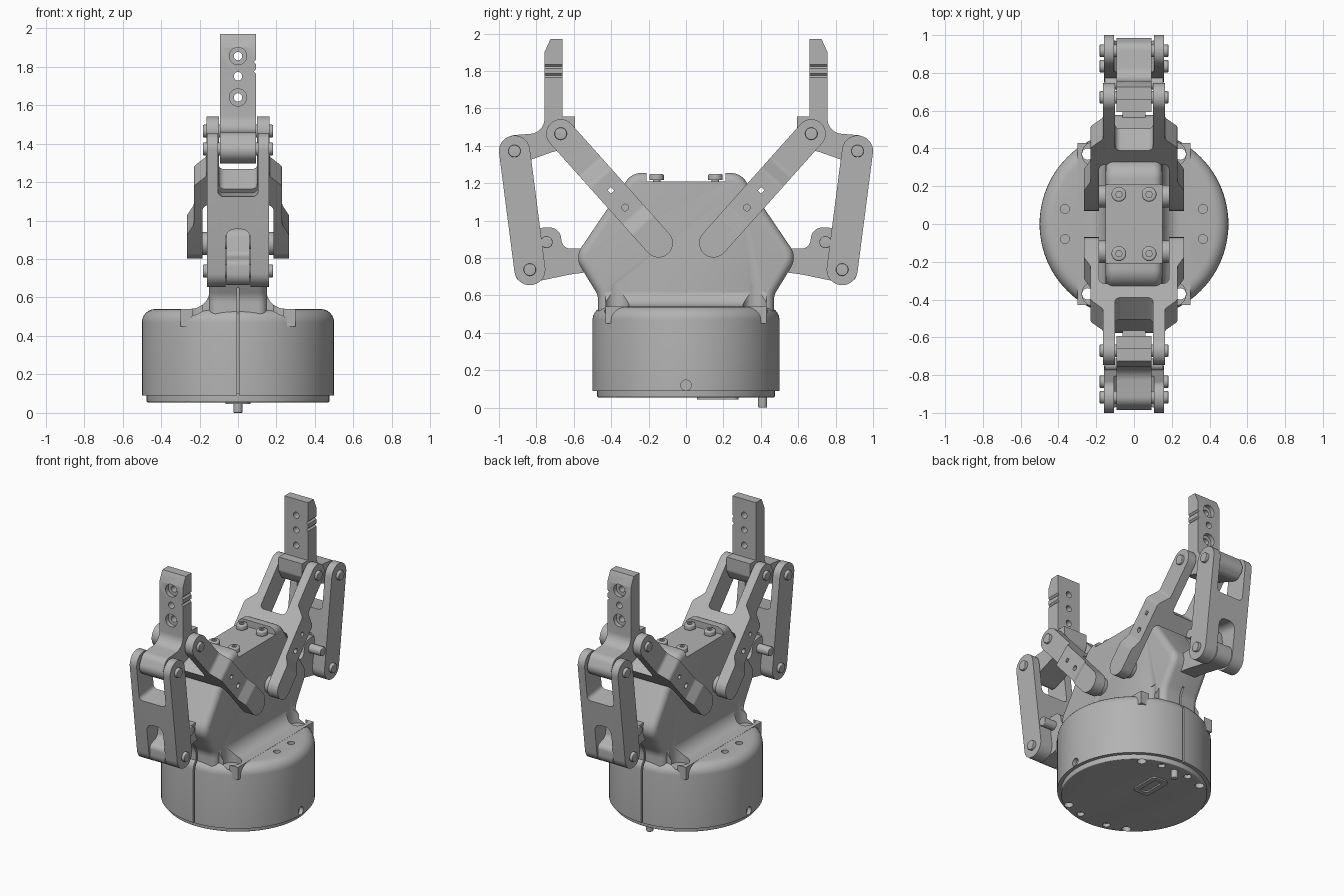
import bpy, bmesh, math
from mathutils import Matrix, Vector

if "Cube" in bpy.data.objects:
    bpy.data.objects.remove(bpy.data.objects["Cube"])

grey = bpy.data.materials.new("machined grey")
grey.use_nodes = True
grey.diffuse_color = (0.45, 0.45, 0.45, 1)
grey.node_tree.nodes["Principled BSDF"].inputs["Base Color"].default_value = grey.diffuse_color

# Frames that send a flat outline (u, v) and its extrusion to world axes
ALONG_X = Matrix(((0, 0, 1), (1, 0, 0), (0, 1, 0))).to_4x4()   # outline (y, z)
ALONG_Y = Matrix(((0, 1, 0), (0, 0, 1), (1, 0, 0))).to_4x4()   # outline (z, x)
ALONG_Z = Matrix.Identity(4)                                   # outline (x, y)


def circle(u, v, r, n=32):
    return [(u + r * math.cos(2 * math.pi * i / n), v + r * math.sin(2 * math.pi * i / n))
            for i in range(n)]


def rounded(corners, steps=10):
    """Outline from (u, v, radius) corners."""
    out = []
    for i, (x, y, r) in enumerate(corners):
        p = Vector((x, y))
        a = (Vector(corners[i - 1][:2]) - p).normalized()
        b = (Vector(corners[(i + 1) % len(corners)][:2]) - p).normalized()
        if r == 0:
            out.append(p)
            continue
        half = a.angle(b) / 2
        centre = p + (a + b).normalized() * r / math.sin(half)
        start = p + a * r / math.tan(half) - centre
        end = p + b * r / math.tan(half) - centre
        turn = math.atan2(start.x * end.y - start.y * end.x, start.dot(end))
        for k in range(steps + 1):
            q = centre + Matrix.Rotation(turn * k / steps, 2) @ start
            if not out or (q - out[-1]).length > 1e-4:
                out.append(q)
    if (out[0] - out[-1]).length < 1e-4:
        out.pop()
    return out


def mirrored(half):
    """Close a half outline across u = 0."""
    return half + [(-c[0],) + tuple(c[1:]) for c in reversed(half)]


def prism(name, outline, lo, hi, frame=ALONG_X, bevel_lo=0, bevel_hi=0):
    bm = bmesh.new()
    bottom = [bm.verts.new((p[0], p[1], lo)) for p in outline]
    top = [bm.verts.new((p[0], p[1], hi)) for p in outline]
    bm.faces.new(bottom)
    bm.faces.new(top)
    for i in range(len(outline)):
        bm.faces.new((bottom[i - 1], bottom[i], top[i], top[i - 1]))
    bmesh.ops.recalc_face_normals(bm, faces=bm.faces)
    for width, level in ((bevel_lo, lo), (bevel_hi, hi)):
        if width:
            rim = [e for e in bm.edges if all(abs(v.co.z - level) < 1e-6 for v in e.verts)]
            bmesh.ops.bevel(bm, geom=rim, offset=width, segments=6, profile=0.5,
                            affect='EDGES', clamp_overlap=True)
    bm.transform(frame)
    bmesh.ops.recalc_face_normals(bm, faces=bm.faces)
    mesh = bpy.data.meshes.new(name)
    bm.to_mesh(mesh)
    bm.free()
    mesh.materials.append(grey)
    obj = bpy.data.objects.new(name, mesh)
    bpy.context.scene.collection.objects.link(obj)
    return obj


def apply(obj, kind, **settings):
    mod = obj.modifiers.new("step", kind)
    for key, value in settings.items():
        setattr(mod, key, value)
    with bpy.context.temp_override(object=obj, active_object=obj, selected_objects=[obj]):
        bpy.ops.object.modifier_apply(modifier=mod.name)


def combine(targets, tools, operation='DIFFERENCE'):
    for tool in tools:
        tool.hide_render = True
        for target in targets:
            apply(target, 'BOOLEAN', operation=operation, solver='EXACT', object=tool)
        bpy.data.objects.remove(tool)


def link(name, low, high, r, plan):
    """Round-ended bar between two pivots, trimmed to a forked plan (x, distance)."""
    low, high = Vector(low), Vector(high)
    d = (high - low).normalized()
    n = Vector((-d.y, d.x)) * r
    ends = (low - d * r - n, high + d * r - n, high + d * r + n, low - d * r + n)
    bar = prism(name, rounded([(e.x, e.y, r * 0.999) for e in ends]), -0.3, 0.3)
    frame = Matrix(((1, 0, 0), (0, d.x, -d.y), (0, d.y, d.x))).to_4x4()
    frame.translation = (0, low.x, low.y)
    trim = prism("fork trim", rounded(mirrored(plan), 6), -0.2, 0.2, frame)
    combine([bar], [trim], 'INTERSECT')
    return bar


SIDES = [(sx, sy) for sx in (-1, 1) for sy in (-1, 1)]

# Round base, cover plate and upright body
base = prism("base_housing", circle(0, 0, 0.5, 96), 0.09, 0.54, ALONG_Z, bevel_hi=0.07)
plate = prism("bottom_plate", circle(0, 0, 0.475, 96), 0.055, 0.1, ALONG_Z, bevel_lo=0.006)
body = prism("body", rounded(mirrored([
    (0.47, 0.4, 0), (0.47, 0.6, 0.1), (0.595, 0.805, 0.1), (0.29, 1.255, 0.1)])),
    -0.15, 0.15, bevel_lo=0.045, bevel_hi=0.045)
skirt_half = [(0.3, 0.45, 0), (0.3, 0.541, 0), (0.147, 0.541, 0.1), (0.147, 0.7, 0)]
skirt = prism("body_fillet", [(z, x) for x, z in rounded(mirrored(skirt_half))],
              -0.43, 0.43, ALONG_Y)
combine([body], [prism("top recess", [(-0.21, 1.208), (0.21, 1.208), (0.21, 1.4), (-0.21, 1.4)],
                       -0.3, 0.3)])

# Seams, pockets and screw holes
combine([base, body], [prism("seam", [(z, x) for z, x in
        ((0.05, -0.006), (0.65, -0.006), (0.65, 0.006), (0.05, 0.006))],
        min(s * 0.455, s * 0.7), max(s * 0.455, s * 0.7), ALONG_Y) for s in (-1, 1)])
combine([base, body, skirt], [prism("pocket", circle(sx * 0.21, sy * 0.37, 0.065), 0.5, 0.66, ALONG_Z)
                              for sx, sy in SIDES])
combine([base, skirt, plate], [prism("bolt hole", circle(sx * 0.245, sy * 0.37, 0.03, 20), 0, 0.6, ALONG_Z)
                               for sx, sy in SIDES])
combine([base], [prism("shoulder hole", circle(sx * 0.365, sy * 0.08, 0.024, 20), 0.5, 0.6, ALONG_Z)
                 for sx, sy in SIDES])
combine([base], [prism("side hole", circle(0, 0.12, 0.028, 20), s * 0.53 - 0.06, s * 0.53 + 0.06)
                 for s in (-1, 1)])
combine([plate], [prism("plate hole", circle(sx * 0.11, sy * 0.41, 0.025, 20), 0, 0.08, ALONG_Z)
                  for sx, sy in SIDES])

# Connector and locating pin underneath
connector = prism("connector", rounded([(-0.065, 0.06, 0.03), (0.065, 0.06, 0.03),
                  (0.065, 0.28, 0.03), (-0.065, 0.28, 0.03)]), 0.045, 0.08, ALONG_Z)
combine([connector], [prism("slot", rounded([(-0.03, 0.09, 0.02), (0.03, 0.09, 0.02),
                      (0.03, 0.25, 0.02), (-0.03, 0.25, 0.02)]), 0, 0.07, ALONG_Z)])
prism("locating_pin", circle(0, 0.41, 0.024), 0, 0.08, ALONG_Z, bevel_lo=0.006)

# Four cap screws on top
for sx, sy in SIDES:
    x, y = sx * 0.08, sy * 0.157
    prism("screw_shank", circle(x, y, 0.02, 20), 1.19, 1.225, ALONG_Z)
    head = prism("screw_head", circle(x, y, 0.039, 24), 1.218, 1.25, ALONG_Z, bevel_hi=0.01)
    combine([head], [prism("socket", circle(x, y, 0.018, 6), 1.235, 1.3, ALONG_Z)])

# One finger assembly, mirrored front to back afterwards
arm_root, knuckle = (0.147, 0.88), (0.67, 1.465)
link_foot, link_top, stop = (0.835, 0.738), (0.917, 1.372), (0.745, 0.885)

arm = link("inner_arms", arm_root, knuckle, 0.077, [
    (0.1, 0.45, 0.03), (0.1, 0.9, 0), (0.163, 0.9, 0), (0.163, 0.54, 0.04), (0.23, 0.47, 0.04),
    (0.23, 0.2, 0.04), (0.265, 0.13, 0.04), (0.265, -0.1, 0), (0.185, -0.1, 0), (0.185, 0.34, 0.04)])
combine([arm], [prism("round hole", circle(0.325, 1.07, 0.018, 20), -0.3, 0.3),
                prism("square hole", circle(0.402, 1.162, 0.018, 4), -0.3, 0.3)])
outer = link("outer_links", link_foot, link_top, 0.083, [
    (0.105, 0.4, 0.03), (0.105, 0.8, 0), (0.16, 0.8, 0), (0.16, -0.1, 0),
    (0.065, -0.1, 0), (0.065, 0.23, 0.05)])

finger = prism("fingers", rounded([
    (0.66, 1.97, 0), (0.725, 1.97, 0), (0.757, 1.9, 0), (0.757, 1.47, 0.08), (0.95, 1.455, 0.06),
    (1.0, 1.35, 0.06), (0.93, 1.29, 0.05), (0.72, 1.365, 0.05), (0.63, 1.39, 0.05),
    (0.594, 1.46, 0.03), (0.594, 1.556, 0), (0.66, 1.556, 0)]), -0.093, 0.093)
holes = [prism("finger hole", circle(z, 0, 0.022, 20), 0.5, 1, ALONG_Y) for z in (1.64, 1.75, 1.855)]
holes += [prism("counterbore", circle(z, 0, 0.045), 0.727, 1, ALONG_Y) for z in (1.64, 1.855)]
holes += [prism("side notch", circle(z, s * 0.093, 0.011, 4), 0.5, 1, ALONG_Y)
          for z in (1.775, 1.825) for s in (-1, 1)]
combine([finger], holes)

lug = prism("body_lugs", rounded([
    (0.45, 0.735, 0), (0.62, 0.712, 0), (0.915, 0.65, 0.06), (0.915, 0.79, 0.04), (0.83, 0.82, 0.04),
    (0.81, 0.963, 0.06), (0.675, 0.963, 0.06), (0.66, 0.85, 0.05), (0.45, 0.85, 0)]), -0.06, 0.06)
parts = [arm, outer, finger, lug,
         prism("stop_pins", circle(*stop, 0.032), -0.155, 0.155, bevel_lo=0.005, bevel_hi=0.005),
         prism("arm_hubs", circle(*arm_root, 0.06), -0.19, 0.19)]
for label, pivot in (("knuckle", knuckle), ("foot", link_foot), ("top", link_top)):
    parts.append(prism(label + "_pivot_pins", circle(*pivot, 0.033), -0.182, 0.182,
                       bevel_lo=0.005, bevel_hi=0.005))
for part in parts:
    apply(part, 'MIRROR', use_axis=(False, True, False), use_mirror_merge=False)

# Smooth the rounded surfaces, keep machined edges sharp
bpy.ops.object.select_all(action='DESELECT')
for obj in bpy.context.scene.collection.objects:
    if obj.type == 'MESH':
        obj.select_set(True)
        bpy.context.view_layer.objects.active = obj
bpy.ops.object.shade_smooth_by_angle(angle=math.radians(30))
